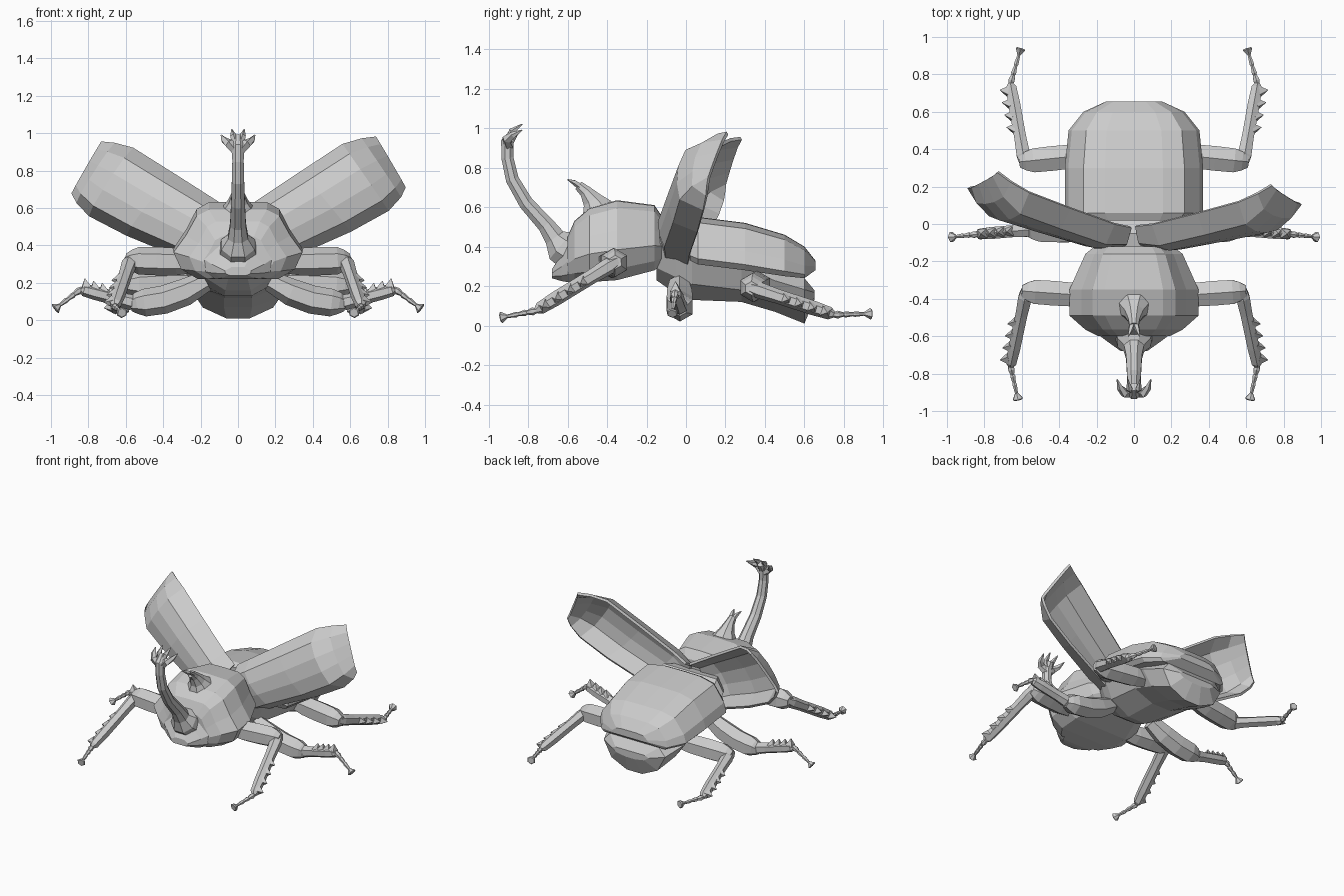
import bpy, bmesh, math
from mathutils import Vector, Matrix

cube = bpy.data.objects.get("Cube")
if cube:
    bpy.data.objects.remove(cube, do_unlink=True)

shell = bpy.data.materials.new("shell_grey")
shell.use_nodes = True
GREY = (0.6, 0.6, 0.6, 1)
shell.diffuse_color = GREY
shell.node_tree.nodes["Principled BSDF"].inputs["Base Color"].default_value = GREY


def add_rings(bm, rings, closed=True):
    """Skin a list of point rings; closed rings get end caps."""
    rows = [[bm.verts.new(p) for p in r] for r in rings]
    n = len(rows[0])
    for a, b in zip(rows, rows[1:]):
        for i in range(n if closed else n - 1):
            j = (i + 1) % n
            bm.faces.new((a[i], a[j], b[j], b[i]))
    if closed:
        bm.faces.new(rows[0])
        bm.faces.new(rows[-1])


def finish(bm, name):
    bmesh.ops.recalc_face_normals(bm, faces=bm.faces)
    mesh = bpy.data.meshes.new(name)
    bm.to_mesh(mesh)
    bm.free()
    mesh.materials.append(shell)
    ob = bpy.data.objects.new(name, mesh)
    bpy.context.collection.objects.link(ob)
    return ob


def body(name, profile, stations):
    """Loft a mirrored half profile; profile is (width factor, height factor),
    stations are (y, half width, top, bottom)."""
    full = profile + [(-u, v) for u, v in reversed(profile) if u > 0]
    bm = bmesh.new()
    add_rings(bm, [[(u * w, y, zb + v * (zt - zb)) for u, v in full]
                   for y, w, zt, zb in stations])
    return finish(bm, name)


def tube(bm, path, radii, ref=(0, 0, 1), sides=6):
    pts = [Vector(p) for p in path]
    rings = []
    for i, p in enumerate(pts):
        t = (pts[min(i + 1, len(pts) - 1)] - pts[max(i - 1, 0)]).normalized()
        u = t.cross(Vector(ref)).normalized()
        v = u.cross(t)
        rings.append([p + radii[i] * (u * math.cos(a) + v * math.sin(a))
                      for a in (math.tau * (k + 0.5) / sides for k in range(sides))])
    add_rings(bm, rings)


# Thorax and head
body("thorax",
     [(0, 1), (.45, .99), (.64, .9), (.81, .62), (1, .38), (.88, .14), (.62, 0), (0, 0)],
     [(-.12, .21, .55, .31), (-.16, .26, .61, .28), (-.35, .345, .635, .23),
      (-.49, .345, .595, .22), (-.565, .26, .53, .22), (-.60, .19, .45, .23)])
body("head",
     [(0, 1), (.5, .98), (1, .55), (.95, .2), (.65, 0), (0, 0)],
     [(-.54, .21, .48, .22), (-.60, .18, .41, .22), (-.63, .14, .36, .225),
      (-.68, .07, .285, .24)])

# Abdomen: upper back shell, belly below
body("upper_abdomen",
     [(0, 1), (.42, .99), (.73, .88), (.95, .4), (1, .12), (.92, 0), (0, 0)],
     [(.02, .33, .53, .33), (.06, .37, .55, .31), (.30, .37, .52, .28),
      (.50, .35, .46, .25), (.60, .27, .40, .24), (.655, .15, .33, .28)])
body("belly",
     [(0, 1), (.8, 1), (1, .75), (.75, .25), (.25, 0), (0, 0)],
     [(-.15, .20, .48, .23), (-.05, .27, .50, .16), (.03, .29, .45, .13),
      (.28, .30, .36, .12), (.45, .30, .28, .07), (.60, .25, .24, .01),
      (.65, .15, .18, .13)])

# Long curved horn with four prongs
bm = bmesh.new()
tube(bm, [(0, -.58, .375), (0, -.635, .405), (0, -.665, .445), (0, -.71, .51),
          (0, -.81, .62), (0, -.88, .74), (0, -.905, .85), (0, -.905, .93), (0, -.87, .98)],
     [.11, .095, .058, .046, .04, .036, .033, .035, .025], (1, 0, 0), 8)
for s in (-1, 1):
    tube(bm, [(s * .01, -.90, .91), (s * .05, -.905, .945), (s * .075, -.875, .965),
              (s * .09, -.83, .99)], [.028, .026, .018, .003], (1, 0, 0), 5)
    tube(bm, [(s * .01, -.89, .94), (s * .025, -.88, .985), (s * .033, -.83, 1.02)],
         [.022, .018, .003], (1, 0, 0), 5)
finish(bm, "long_horn")

# Short forked horn on the thorax
bm = bmesh.new()
tube(bm, [(0, -.45, .59), (0, -.475, .635), (0, -.51, .68), (0, -.545, .71)],
     [.09, .055, .034, .026], (1, 0, 0), 8)
for s in (-1, 1):
    tube(bm, [(s * .008, -.53, .70), (s * .018, -.565, .725), (s * .03, -.60, .74)],
         [.018, .014, .003], (1, 0, 0), 5)
finish(bm, "short_horn")

# Raised wing cases: stations are (top edge, low edge, forward bulge)
WING = [((.01, -.01, .57), (.12, .00, .25), .11),
        ((.10, .00, .63), (.34, .02, .365), .14),
        ((.34, .06, .79), (.60, .06, .48), .14),
        ((.56, .12, .935), (.80, .09, .59), .14),
        ((.66, .165, .965), (.865, .105, .66), .09),
        ((.735, .21, .975), (.89, .11, .71), .01)]
ARCH = [0, .8, 1, 1, .85, 0]
for side in ("left", "right"):
    bm = bmesh.new()
    add_rings(bm, [[Vector(t).lerp(Vector(l), k) - Vector((0, b * f, 0))
                    for k, f in zip((0, .15, .38, .62, .85, 1), ARCH)]
                   for t, l, b in WING], closed=False)
    if side == "right":
        # this one is swept slightly further back and lower
        tilt = Matrix.Rotation(math.radians(-6), 4, 'Z') @ Matrix.Rotation(math.radians(-2), 4, 'Y')
        bmesh.ops.transform(bm, matrix=tilt @ Matrix.Scale(-1, 4, (1, 0, 0)), verts=bm.verts)
        bmesh.ops.translate(bm, vec=(.015, -.01, 0), verts=bm.verts)
    wing = finish(bm, side + "_wing_case")
    mod = wing.modifiers.new("thickness", 'SOLIDIFY')
    mod.thickness, mod.offset = .018, 0


def leg(name, root, knee, ankle, foot, spike_dir, sag, s):
    """Thick femur, spiked tibia, thin jointed tarsus with a flared foot."""
    root, knee, ankle, foot, out = [Vector((s * p[0], p[1], p[2]))
                                    for p in (root, knee, ankle, foot, spike_dir)]
    bm = bmesh.new()
    tube(bm, [root.lerp(knee, t) - Vector((0, 0, sag * math.sin(math.pi * min(t, 1))))
              for t in (0, .3, .6, .87, .98, 1.07)],
         [.055, .073, .076, .074, .058, .035])
    tube(bm, [knee.lerp(ankle, t) for t in (-.04, .08, .3, .75, .95, 1)],
         [.03, .042, .037, .037, .032, .016])
    tube(bm, [ankle.lerp(foot, t) for t in (-.05, .1, .25, .3, .5, .55, .8, .97, 1)],
         [.012, .02, .011, .016, .010, .014, .009, .030, .024])
    along = (ankle - knee).normalized()
    for t in (.42, .58, .74, .9):
        p = knee.lerp(ankle, t) + out * .018
        tube(bm, [p, p + out * .045 + along * .008], [.036, .002], along, 4)
    finish(bm, name)


# Three pairs of legs
for s, side in ((1, "left"), (-1, "right")):
    leg(side + "_front_leg", (.22, -.385, .31), (.575, -.36, .32),
        (.66, -.76, .075), (.62, -.94, .04), (1, 0, 0), 0, s)
    leg(side + "_middle_leg", (.17, -.035, .21), (.55, -.03, .09),
        (.84, -.055, .165), (.98, -.07, .06), (0, 0, 1), .03, s)
    leg(side + "_hind_leg", (.20, .375, .21), (.585, .335, .19),
        (.66, .75, .055), (.605, .94, .06), (1, 0, 0), 0, s)
